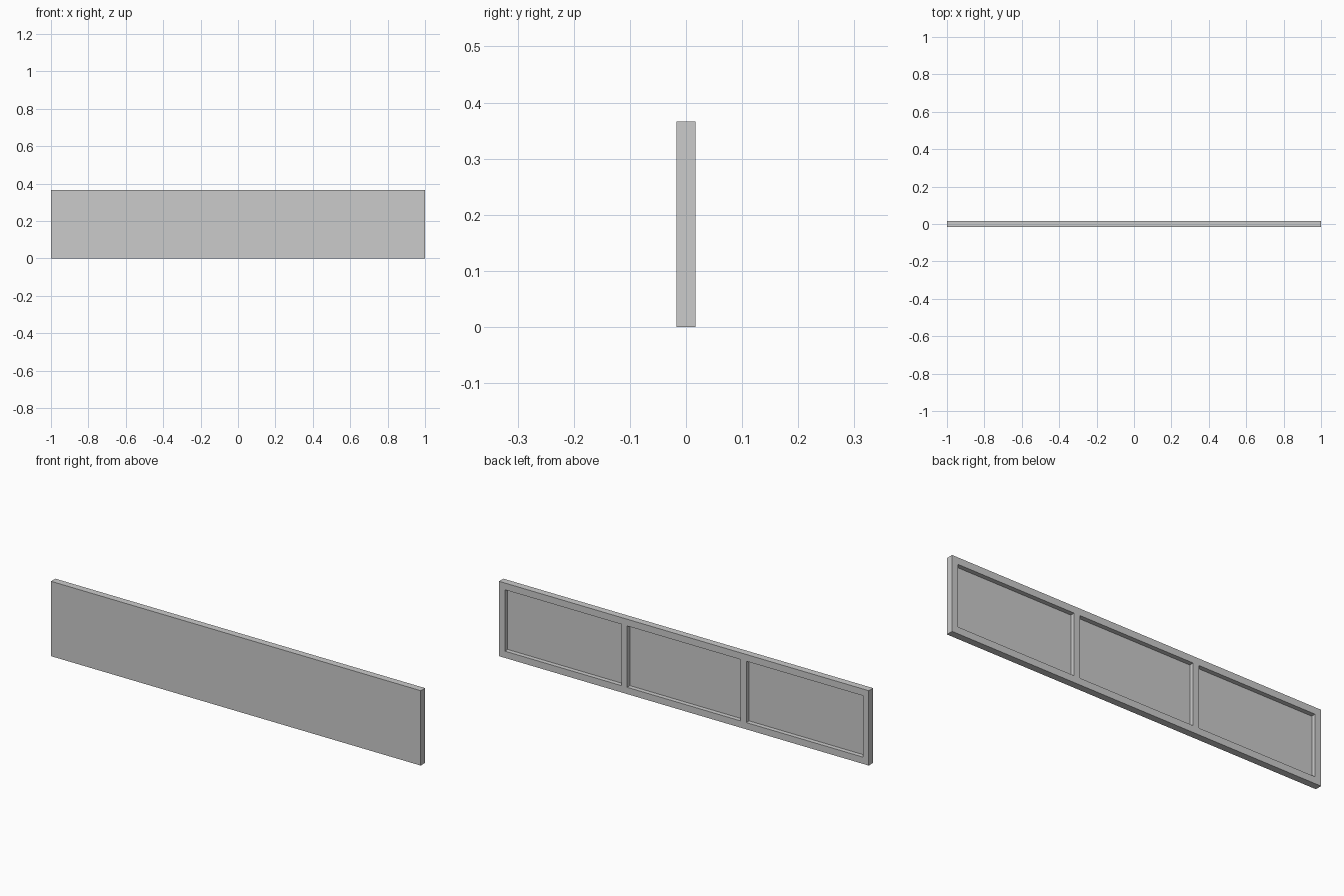
import bpy

if "Cube" in bpy.data.objects:
    bpy.data.objects.remove(bpy.data.objects["Cube"])

LENGTH, HEIGHT, THICK = 2.0, 0.366, 0.0336
BORDER = 0.033        # top and bottom rail height
DEPTH = 0.022         # pocket depth from the back


def box(name, x0, x1, y0, y1, z0, z1):
    bpy.ops.mesh.primitive_cube_add(
        size=1, location=((x0 + x1) / 2, (y0 + y1) / 2, (z0 + z1) / 2))
    ob = bpy.context.object
    ob.name = name
    ob.scale = (x1 - x0, y1 - y0, z1 - z0)
    bpy.ops.object.transform_apply(location=False, rotation=False, scale=True)
    return ob


# Flat board with a plain front
panel = box("panel", -LENGTH / 2, LENGTH / 2, -THICK / 2, THICK / 2, 0, HEIGHT)

# Three back pockets, leaving a border and two upright ribs
for i, (x0, x1) in enumerate([(-0.968, -0.338), (-0.307, 0.307), (0.338, 0.968)]):
    cutter = box(f"pocket_cutter_{i + 1}", x0, x1, THICK / 2 - DEPTH, THICK,
                 BORDER, HEIGHT - BORDER)
    cutter.hide_render = True
    cutter.display_type = 'WIRE'
    mod = panel.modifiers.new(f"pocket_{i + 1}", 'BOOLEAN')
    mod.operation = 'DIFFERENCE'
    mod.solver = 'EXACT'
    mod.object = cutter
    # Bake the cut, then drop the cutter
    bpy.context.view_layer.objects.active = panel
    bpy.ops.object.modifier_apply(modifier=mod.name)
    bpy.data.objects.remove(cutter)
